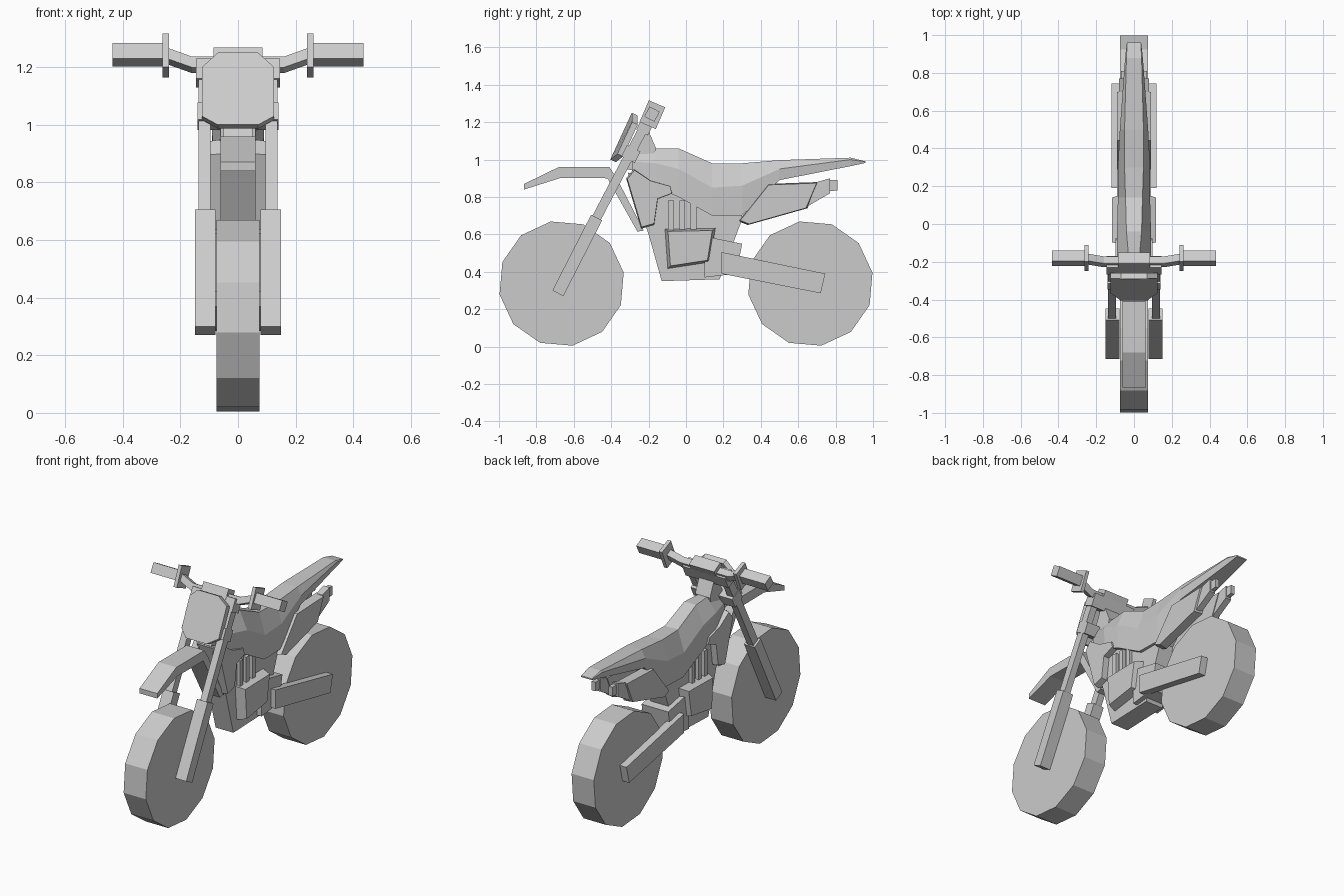
import bpy, bmesh, math
from mathutils import Vector


def loft(name, rings_list):
    # each entry is a list of rings; rings are joined in order and capped
    bm = bmesh.new()
    for rings in rings_list:
        vs = [[bm.verts.new(p) for p in r] for r in rings]
        n = len(vs[0])
        for a, b in zip(vs, vs[1:]):
            for i in range(n):
                bm.faces.new((a[i], a[(i + 1) % n], b[(i + 1) % n], b[i]))
        bm.faces.new(vs[0])
        bm.faces.new(vs[-1])
    bmesh.ops.recalc_face_normals(bm, faces=bm.faces)
    me = bpy.data.meshes.new(name)
    bm.to_mesh(me)
    bm.free()
    ob = bpy.data.objects.new(name, me)
    bpy.context.collection.objects.link(ob)
    return ob


def plate(name, pts, x0, x1, both=False, taper=1.0):
    # side profile (y, z) extruded along x, optionally mirrored, outer face scaled by taper
    cy = sum(p[0] for p in pts) / len(pts)
    cz = sum(p[1] for p in pts) / len(pts)
    outer = [(cy + (y - cy) * taper, cz + (z - cz) * taper) for y, z in pts]
    return loft(name, [[[(s * x0, y, z) for y, z in pts], [(s * x1, y, z) for y, z in outer]]
                       for s in ((1, -1) if both else (1,))])


def bar(a, b, w):
    # rectangle around the line a-b in the side plane
    a, b = Vector(a), Vector(b)
    d = (b - a).normalized()
    n = Vector((-d.y, d.x)) * w / 2
    return [tuple(a + n), tuple(b + n), tuple(b - n), tuple(a - n)]


# wheels
for name, y in (("front_wheel", -0.665), ("rear_wheel", 0.665)):
    ring = [(y + 0.337 * math.cos(math.radians(10 + 30 * i)),
             0.337 + 0.337 * math.sin(math.radians(10 + 30 * i))) for i in range(12)]
    plate(name, ring, -0.075, 0.075)

# front fork
plate("fork_lower_legs", bar((-0.685, 0.285), (-0.478, 0.69), 0.066), 0.078, 0.15, True)
plate("fork_upper_tubes", bar((-0.49, 0.665), (-0.205, 1.21), 0.05), 0.095, 0.137, True)
plate("upper_clamp", bar((-0.235, 1.145), (-0.2, 1.215), 0.07), -0.145, 0.145)
plate("lower_clamp", bar((-0.31, 1.0), (-0.28, 1.06), 0.08), -0.14, 0.14)
plate("steering_head", [(-0.33, 0.95), (-0.22, 1.2), (-0.16, 1.06), (-0.2, 0.93)], -0.05, 0.05)

# number plate, bowed in the middle
shape = [(-0.125, 1.2), (-0.07, 1.25), (0.07, 1.25), (0.125, 1.2),
         (0.125, 1.03), (0.07, 1.0), (-0.07, 1.0), (-0.125, 1.03)]


def on_plate(x, z, off):
    bow = 0.025 if abs(x) > 0.1 else 0.0
    return (x, -0.29 - (1.25 - z) * 0.46 + off + bow, z - off * 0.45)


loft("number_plate", [[[on_plate(x, z, o) for x, z in shape] for o in (0.0, 0.03)]])

# handlebar with tilted square section
def square(x, y, z, h):
    return [(x, y + h * math.cos(math.radians(a)), z + h * math.sin(math.radians(a)))
            for a in (17, 107, 197, 287)]


path = [(0.435, -0.182, 1.243, 0.043), (0.25, -0.182, 1.243, 0.043),
        (0.25, -0.185, 1.24, 0.03), (0.16, -0.2, 1.208, 0.03)]
loft("handlebar", [[square(*p) for p in path] + [square(-x, y, z, h) for x, y, z, h in path[::-1]]])
plate("grip_flanges", bar((-0.205, 1.182), (-0.155, 1.298), 0.095), 0.24, 0.262, True)
plate("bar_pad", bar((-0.215, 1.19), (-0.18, 1.25), 0.07), -0.085, 0.085)

# front fender
plate("front_fender", [(-0.865, 0.84), (-0.865, 0.87), (-0.68, 0.96), (-0.41, 0.96), (-0.37, 0.9),
                       (-0.225, 0.62), (-0.26, 0.615), (-0.42, 0.9), (-0.67, 0.902)], -0.06, 0.06)

# tank, seat and rear fender: y, then height and half width of top, middle, bottom
body = [(-0.29, 1.04, .04, .99, .06, .92, .06), (-0.16, 1.06, .03, .98, .09, .85, .085),
        (-0.04, 1.06, .04, .95, .09, .8, .09), (0.14, .98, .045, .85, .085, .7, .08),
        (0.3, .98, .05, .86, .085, .7, .075), (0.5, .997, .05, .95, .075, .89, .07),
        (0.88, 1.01, .04, 1.0, .047, .965, .04), (0.96, .99, .036, .988, .038, .982, .036)]
loft("tank_and_seat", [[[(-b, y, a), (b, y, a), (d, y, c), (f, y, e), (-f, y, e), (-d, y, c)]
                        for y, a, b, c, d, e, f in body]])

# radiator shrouds
plate("radiator_shrouds", [(-0.32, 0.9), (-0.28, 0.95), (-0.19, 0.89), (-0.08, 0.86), (-0.07, 0.82),
                           (-0.15, 0.79), (-0.17, 0.65), (-0.24, 0.63)], 0.05, 0.098, True, 0.95)

# frame and engine
plate("frame_and_engine", [(-0.31, 0.93), (-0.2, 0.6), (-0.13, 0.35), (0.18, 0.36), (0.3, 0.68),
                           (0.3, 0.75), (0.0, 0.88)], -0.06, 0.06)
plate("engine_covers", [(-0.115, 0.63), (0.16, 0.635), (0.13, 0.45), (-0.1, 0.415)], 0.05, 0.117, True, 0.86)
plate("gearbox", [(0.1, 0.59), (0.3, 0.55), (0.27, 0.39), (0.1, 0.37)], -0.09, 0.09)
for i, y in enumerate((-0.08, -0.02, 0.04)):
    plate(f"cylinder_fin_{i}", bar((y, 0.6), (y, 0.78), 0.03), -0.08, 0.08)

# swingarm
plate("swingarm", [(0.19, 0.505), (0.745, 0.39), (0.72, 0.285), (0.19, 0.39)], 0.07, 0.12, True)

# exhausts
plate("mufflers", [(0.28, 0.67), (0.33, 0.65), (0.65, 0.74), (0.71, 0.88), (0.44, 0.87)], 0.035, 0.09, True, 0.95)
plate("muffler_caps", [(0.65, 0.75), (0.7, 0.88), (0.77, 0.9), (0.77, 0.82)], 0.04, 0.08, True)
plate("muffler_tips", [(0.76, 0.83), (0.76, 0.89), (0.81, 0.89), (0.81, 0.835)], 0.045, 0.07, True)
